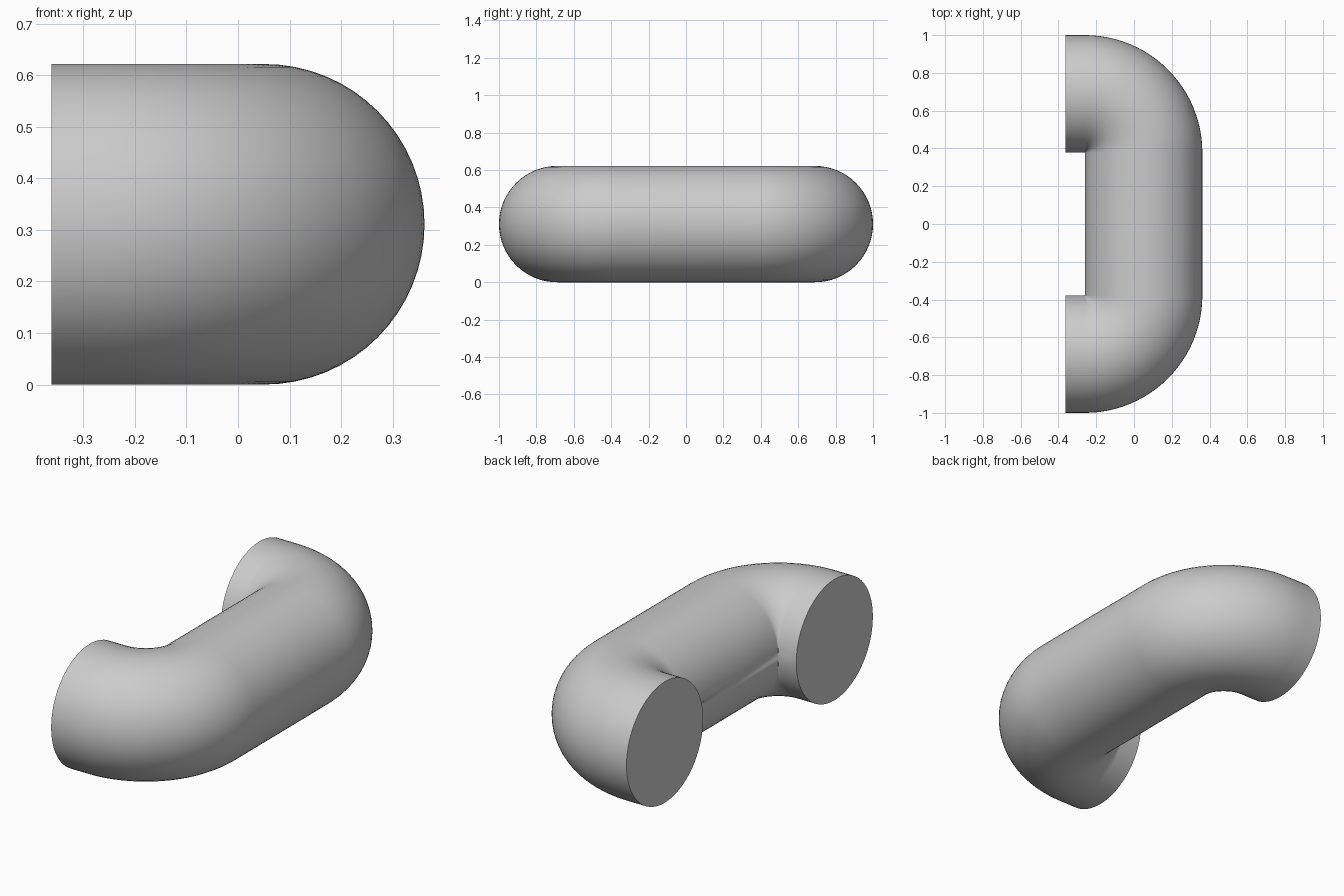
import bpy, bmesh
from math import sin, cos, pi

if "Cube" in bpy.data.objects:
    bpy.data.objects.remove(bpy.data.objects["Cube"])

R = 0.311                      # tube radius, also the bend radius
BEND_X, BEND_Y = -0.26, 0.378  # centre of each bend
END_X = -0.362
SIDES, STEPS = 64, 24

# Centre line: (x, y, direction angle of the ring's outward side)
half = [(BEND_X + R * cos(a), BEND_Y + R * sin(a), a)
        for a in (pi / 2 * i / STEPS for i in range(STEPS + 1))]
half.append((END_X, BEND_Y + R, pi / 2))
path = [(x, -y, -a) for x, y, a in reversed(half)] + half

# Sweep a circle along the centre line
bm = bmesh.new()
rings = []
for x, y, a in path:
    ring = []
    for k in range(SIDES):
        t = 2 * pi * k / SIDES
        d = R * cos(t)
        ring.append(bm.verts.new((x + d * cos(a), y + d * sin(a), R + R * sin(t))))
    rings.append(ring)
for r0, r1 in zip(rings, rings[1:]):
    for k in range(SIDES):
        n = (k + 1) % SIDES
        bm.faces.new((r0[k], r0[n], r1[n], r1[k]))

# Flat end caps
bm.faces.new(rings[0])
bm.faces.new(rings[-1])

# Merge the pinched inner corners
bmesh.ops.remove_doubles(bm, verts=bm.verts, dist=1e-5)
bmesh.ops.recalc_face_normals(bm, faces=bm.faces)
mesh = bpy.data.meshes.new("pull_handle")
bm.to_mesh(mesh)
bm.free()

handle = bpy.data.objects.new("pull_handle", mesh)
bpy.context.collection.objects.link(handle)
bpy.context.view_layer.objects.active = handle
handle.select_set(True)
bpy.ops.object.shade_smooth_by_angle(angle=pi / 5)
